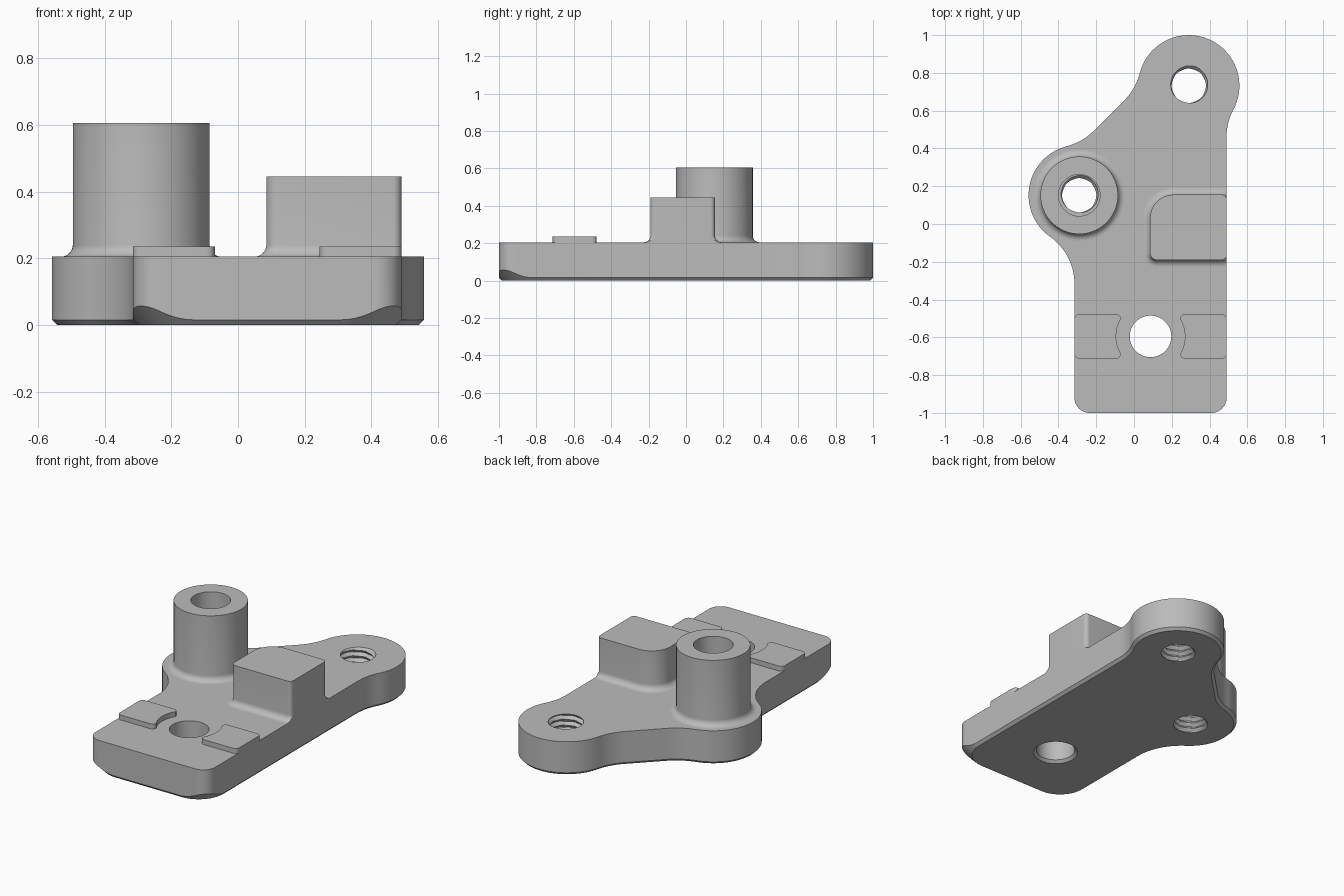
import bpy, bmesh
from math import sin, cos, pi, atan2, sqrt, radians, hypot
from mathutils import Vector as V

cube = bpy.data.objects.get("Cube")
if cube:
    bpy.data.objects.remove(cube, do_unlink=True)

grey = bpy.data.materials.new("plain_grey")
grey.use_nodes = True
grey.diffuse_color = (0.5, 0.5, 0.5, 1)
grey.node_tree.nodes["Principled BSDF"].inputs["Base Color"].default_value = (0.5, 0.5, 0.5, 1)


def loft(name, rings, closed=False):
    """Skin a stack of equal-length rings, with end caps or joined into a tube."""
    bm = bmesh.new()
    loops = [[bm.verts.new(p) for p in ring] for ring in rings]
    pairs = list(zip(loops, loops[1:]))
    if closed:
        pairs.append((loops[-1], loops[0]))
    else:
        bm.faces.new(loops[0])
        bm.faces.new(loops[-1])
    for a, b in pairs:
        for i in range(len(a)):
            j = (i + 1) % len(a)
            bm.faces.new((a[i], a[j], b[j], b[i]))
    bmesh.ops.recalc_face_normals(bm, faces=bm.faces)
    mesh = bpy.data.meshes.new(name)
    bm.to_mesh(mesh)
    bm.free()
    mesh.materials.append(grey)
    ob = bpy.data.objects.new(name, mesh)
    bpy.context.collection.objects.link(ob)
    return ob


def arc(c, r, a0, a1, n=16):
    """Points and radial directions along an arc, angles in radians."""
    out = []
    for i in range(n + 1):
        a = a0 + (a1 - a0) * i / n
        d = V((cos(a), sin(a)))
        out.append((V(c) + d * r, d))
    return out


def ring(points, z):
    return [(p[0], p[1], z) for p in points]


def circle(c, r, z, n=64):
    return [(c[0] + r * cos(2 * pi * i / n), c[1] + r * sin(2 * pi * i / n), z) for i in range(n)]


def heading(a, b):
    return atan2(b.y - a.y, b.x - a.x)


# Base plate outline: two round lobes, a straight arm and blending arcs
LEFT, RIGHT, FRONT, TOP = -0.315, 0.49, -1.0, 0.205
LOBE, BLEND, CORNER = 0.268, 0.31, 0.08
back_c, post_c = V((0.29, 0.732)), V((-0.29, 0.152))
hole_c = V(((LEFT + RIGHT) / 2, -0.595))
reach = LOBE + BLEND
t, n = V((1, 1)).normalized(), V((-1, 1)).normalized()
web = 0.187
along = sqrt(reach ** 2 - (BLEND + web) ** 2)
dx = RIGHT + BLEND - back_c.x
f_right = back_c + V((dx, -sqrt(reach ** 2 - dx ** 2)))
f_back = back_c - t * along + n * (BLEND + web)
f_mid = post_c + t * along + n * (BLEND + web)
dx = LEFT - BLEND - post_c.x
f_left = post_c + V((dx, -sqrt(reach ** 2 - dx ** 2)))


def convex(c, a0, a1, r, count):
    return arc(c, r, a0, a1 if a1 > a0 else a1 + 2 * pi, count)


def concave(c, a0, a1):
    pts = arc(c, BLEND, a0, a1 if a1 < a0 else a1 - 2 * pi, 14)
    return [(p, -d) for p, d in pts]


WIDE = 0.18
steps = [CORNER + (WIDE - CORNER) * k / 5 for k in range(1, 6)]
outline = [(V((RIGHT - s, FRONT)), V((0, -1))) for s in reversed(steps)]
outline += arc((RIGHT - CORNER, FRONT + CORNER), CORNER, -pi / 2, 0)
outline += [(V((RIGHT, FRONT + s)), V((1, 0))) for s in steps]
outline += concave(f_right, pi, heading(f_right, back_c))
outline += convex(back_c, heading(back_c, f_right), heading(back_c, f_back), LOBE, 40)
outline += concave(f_back, heading(f_back, back_c), -pi / 4)
outline += concave(f_mid, -pi / 4, heading(f_mid, post_c))
outline += convex(post_c, heading(post_c, f_mid), heading(post_c, f_left), LOBE, 40)
outline += concave(f_left, heading(f_left, post_c), 0)
outline += [(V((LEFT, FRONT + s)), V((-1, 0))) for s in reversed(steps)]
outline += arc((LEFT + CORNER, FRONT + CORNER), CORNER, pi, 1.5 * pi)
outline += [(V((LEFT + s, FRONT)), V((0, -1))) for s in steps]

# Drop the doubled points where neighbouring arcs meet
outline = [o for i, o in enumerate(outline) if (o[0] - outline[i - 1][0]).length > 1e-4]

# Underside chamfer, swelling around the two front corners
CH = 0.016
low, mid = [], []
for p, d in outline:
    q, z = p - d * CH, CH
    near_x = RIGHT - WIDE if p.x > hole_c.x else LEFT + WIDE
    if p.y < FRONT + WIDE and (p.x > RIGHT - WIDE or p.x < LEFT + WIDE):
        c = V((near_x, FRONT + WIDE))
        q = c + (p - c).normalized() * (WIDE - CH)
        z = max(CH, (p - q).length)
    low.append((q.x, q.y, 0))
    mid.append((p.x, p.y, z))
plate = loft("base_plate", [low, mid, ring([p for p, d in outline], TOP)])


# Threaded and plain holes
def thread_cutter(name, c, minor=0.089, depth=0.018, pitch=0.036, n=48):
    rings = []
    for k in range(62):
        z = -0.02 + k * pitch / 8
        pts = []
        for i in range(n):
            phase = (z / pitch - i / n) % 1
            r = minor + depth * (1 - abs(2 * phase - 1))
            a = 2 * pi * i / n
            pts.append((c.x + r * cos(a), c.y + r * sin(a), z))
        rings.append(pts)
    return loft(name, rings)


cutters = [thread_cutter("back_thread_cutter", back_c),
           thread_cutter("post_thread_cutter", post_c),
           loft("front_hole_cutter", [circle(hole_c, r, z) for r, z in
                                      ((0.14, -0.014), (0.11, CH), (0.11, 0.3))])]
for cutter in cutters:
    cutter.hide_render = True
    mod = plate.modifiers.new(cutter.name, 'BOOLEAN')
    mod.operation = 'DIFFERENCE'
    mod.solver = 'EXACT'
    mod.object = cutter
bpy.context.view_layer.objects.active = plate
for cutter in cutters:
    bpy.ops.object.modifier_apply(modifier=cutter.name)
    bpy.data.objects.remove(cutter, do_unlink=True)

# Fillet profile shared by the post and the block: (outward offset, height)
FIL = 0.036
fillet = [(FIL * (1 - sin(a)), TOP + FIL * (1 - cos(a)))
          for a in [pi / 2 * k / 8 for k in range(9)]]

# Hollow post
POST = 0.205
profile = [(POST + o, z) for o, z in fillet] + [(POST, 0.605), (0.11, 0.605), (0.11, TOP)]
post = loft("hollow_post", [circle(post_c, r, z) for r, z in profile], closed=True)


# Stop block, flush with the right edge of the plate
def block_ring(offset, z):
    x0, x1, y0, y1 = 0.085, RIGHT, -0.19, 0.155
    corners = ((x1, y0, -1, 1, 0.025, -90), (x1, y1, -1, -1, 0.025, 0),
               (x0, y1, 1, -1, 0.125, 90), (x0, y0, 1, 1, 0.035, 180))
    pts = []
    for x, y, sx, sy, r, a in corners:
        a = radians(a)
        pts += [p for p, d in arc((x + sx * r, y + sy * r), r + offset, a, a + pi / 2, 12)]
    return [(min(p.x, RIGHT), p.y, z) for p in pts]


block = loft("stop_block", [block_ring(o, z) for o, z in fillet] + [block_ring(0, 0.445)])

# Two raised pads beside the front hole
pads = []
half, outer, r = 0.1175, (RIGHT - LEFT) / 2, 0.025
bite = atan2(half - r, 0.157)
for name, side in (("left_pad", 1), ("right_pad", -1)):
    pts = arc((outer - r, r - half), r, -pi / 2, 0, 6)
    pts += arc((outer - r, half - r), r, 0, pi / 2, 6)
    pts += arc((0.182, half - r), r, pi / 2, pi, 6)
    pts += arc((0, 0), hypot(0.157, half - r), bite, -bite, 14)[1:-1]
    pts += arc((0.182, r - half), r, pi, 1.5 * pi, 6)
    flat = [(hole_c.x + side * p.x, hole_c.y + p.y) for p, d in pts]
    pads.append(loft(name, [ring(flat, TOP), ring(flat, 0.235)]))

# Smooth the curved walls and keep the machined edges crisp
bpy.ops.object.select_all(action='DESELECT')
for ob in [plate, post, block] + pads:
    ob.select_set(True)
bpy.context.view_layer.objects.active = plate
bpy.ops.object.shade_smooth_by_angle(angle=radians(28))
